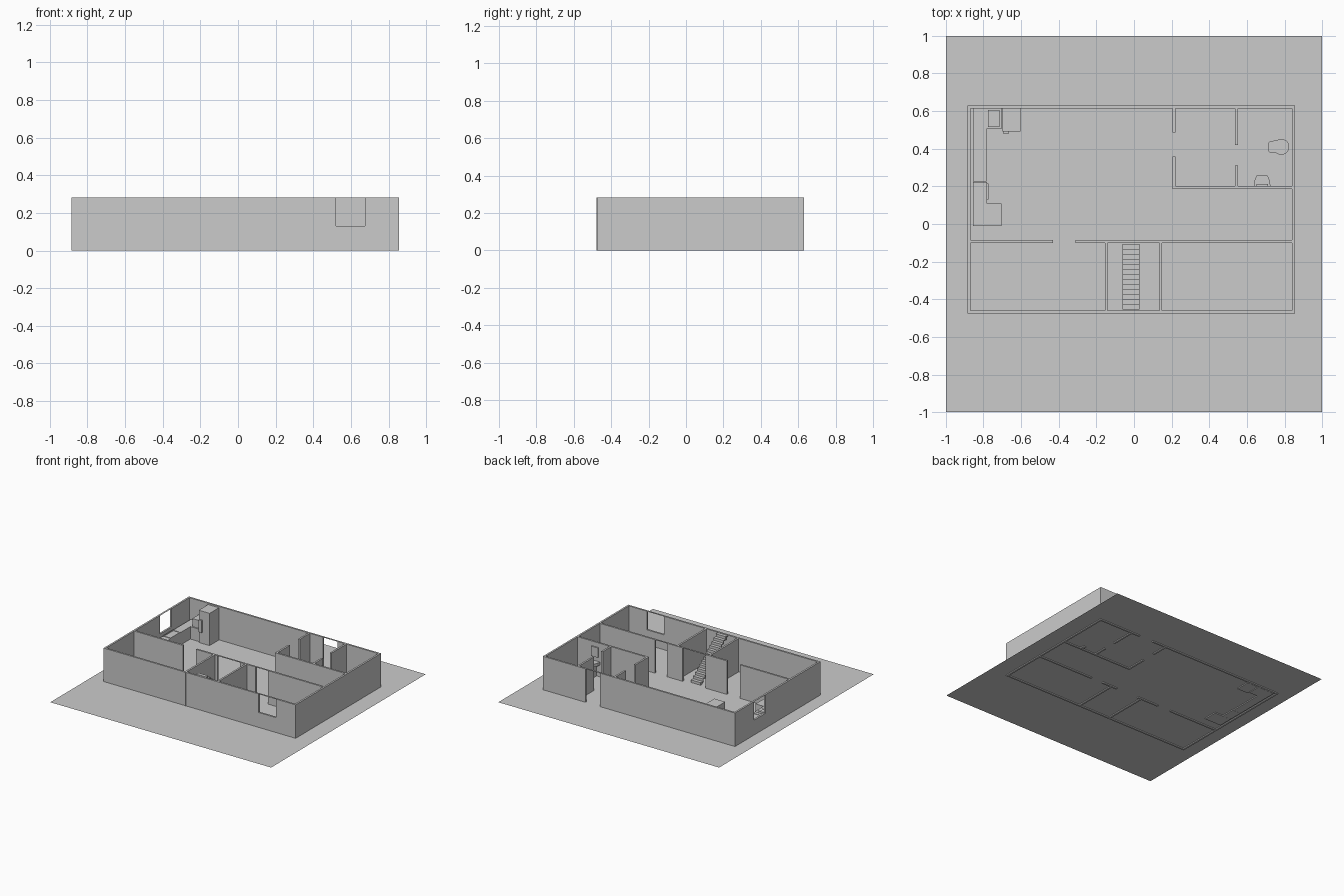
import bpy, bmesh, math
from mathutils import Matrix

if "Cube" in bpy.data.objects:
    bpy.data.objects.remove(bpy.data.objects["Cube"])

H = 0.282      # wall top
FLOOR = 0.008  # floor level
T = 0.015      # wall thickness


def finish(name, bm):
    bmesh.ops.recalc_face_normals(bm, faces=bm.faces)
    me = bpy.data.meshes.new(name)
    bm.to_mesh(me)
    bm.free()
    ob = bpy.data.objects.new(name, me)
    bpy.context.collection.objects.link(ob)
    return ob


def add_box(bm, x0, x1, y0, y1, z0, z1):
    m = Matrix.Translation(((x0+x1)/2, (y0+y1)/2, (z0+z1)/2)) @ Matrix.Diagonal((x1-x0, y1-y0, z1-z0, 1))
    bmesh.ops.create_cube(bm, size=1, matrix=m)


def box(name, *dims):
    bm = bmesh.new()
    add_box(bm, *dims)
    return finish(name, bm)


def prism(name, pts, axis, lo, hi):
    """Extrude a 2D outline along z (plan outline) or x (y-z outline)."""
    bm = bmesh.new()
    if axis == 'z':
        vs = [bm.verts.new((a, b, lo)) for a, b in pts]
        vec = (0, 0, hi-lo)
    else:
        vs = [bm.verts.new((lo, a, b)) for a, b in pts]
        vec = (hi-lo, 0, 0)
    f = bm.faces.new(vs)
    r = bmesh.ops.extrude_face_region(bm, geom=[f])
    bmesh.ops.translate(bm, vec=vec, verts=[v for v in r['geom'] if isinstance(v, bmesh.types.BMVert)])
    return finish(name, bm)


def wall(name, axis, pos, a, b, openings=(), t=T):
    """Wall running along x or y; each opening is (start, end, sill height, has lintel)."""
    bm = bmesh.new()

    def piece(s, e, z0, z1):
        if axis == 'x':
            add_box(bm, s, e, pos, pos+t, z0, z1)
        else:
            add_box(bm, pos, pos+t, s, e, z0, z1)
    cur = a
    for s, e, sill, lintel in openings:
        piece(cur, s, 0, H)
        if sill:
            piece(s, e, 0, sill)
        if lintel:
            piece(s, e, H-0.002, H)
        cur = e
    piece(cur, b, 0, H)
    return finish(name, bm)


# Ground sheet
bm = bmesh.new()
bmesh.ops.create_grid(bm, x_segments=1, y_segments=1, size=1, matrix=Matrix.Translation((0, 0, FLOOR)))
finish("ground", bm)

# Outer walls
wall("front_wall", 'x', -0.475, -0.885, 0.855, [(0.52, 0.675, 0.13, True)])
wall("back_wall", 'x', 0.615, -0.885, 0.855, [(0.34, 0.47, 0, True)])
wall("left_wall", 'y', -0.885, -0.46, 0.615, [(0.235, 0.385, 0.13, True)])
wall("right_wall", 'y', 0.84, -0.46, 0.615)

# Inner walls
wall("middle_wall", 'x', -0.1, -0.87, 0.84,
     [(-0.43, -0.31, 0, False), (-0.115, 0.09, 0, True), (0.23, 0.34, 0, True)])
wall("stair_wall_left", 'y', -0.155, -0.478, -0.1)
wall("stair_wall_right", 'y', 0.135, -0.46, -0.1)
wall("bathroom_front_wall", 'x', 0.187, 0.205, 0.84)
wall("bathroom_left_wall", 'y', 0.205, 0.202, 0.615, [(0.36, 0.485, 0, False)])
wall("bathroom_divider", 'y', 0.537, 0.202, 0.615, [(0.31, 0.42, 0, False)])

# Stairs: stepped slab climbing toward the front
n = 13
run, rise = 0.35/n, (H-FLOOR)/n
top = [(-0.105, FLOOR)]
for i in range(n):
    y, z = -0.105-i*run, FLOOR+(i+1)*rise
    top += [(y, z), (y-run, z)]
under = [(y-0.007, z-0.007) for y, z in reversed(top[2:-1])]
prism("stairs", top + [(top[-1][0], H-0.008)] + under + [(-0.115, FLOOR)], 'x', -0.06, 0.03)

# Kitchen counters
CT = 0.11
prism("kitchen_counter", [(-0.855, 0.613), (-0.855, 0.225), (-0.785, 0.225), (-0.785, 0.505),
                          (-0.705, 0.505), (-0.705, 0.613)], 'z', 0, CT)
box("end_counter", -0.855, -0.705, -0.01, 0.108, 0, CT)

# Sink rim on the counter
bm = bmesh.new()
for d in [(-0.855, -0.785, 0.25, 0.257), (-0.855, -0.785, 0.373, 0.38),
          (-0.855, -0.848, 0.257, 0.373), (-0.792, -0.785, 0.257, 0.373)]:
    add_box(bm, *d, CT, CT+0.004)
finish("kitchen_sink_rim", bm)

# Stove with four burners and a handle
box("stove", -0.855, -0.78, 0.109, 0.224, 0, CT+0.002)
bm = bmesh.new()
for x in (-0.835, -0.805):
    for y in (0.148, 0.195):
        bmesh.ops.create_cone(bm, cap_ends=True, segments=16, radius1=0.012, radius2=0.012,
                              depth=0.004, matrix=Matrix.Translation((x, y, CT+0.004)))
finish("stove_burners", bm)
box("stove_handle", -0.78, -0.773, 0.13, 0.215, 0.085, 0.092)

# Small oven standing on the counter
box("counter_oven", -0.775, -0.715, 0.515, 0.605, CT, 0.175)

# Refrigerator
box("refrigerator", -0.7, -0.602, 0.492, 0.613, 0, 0.272)
box("refrigerator_handle", -0.695, -0.665, 0.48, 0.492, 0.1, 0.2)

# Washbasin and mirror
basin = [(0.637, 0.203), (0.725, 0.203), (0.72, 0.235), (0.71, 0.258), (0.652, 0.258), (0.642, 0.235)]
prism("washbasin", basin, 'z', 0.105, 0.13)
box("washbasin_pedestal", 0.668, 0.694, 0.205, 0.235, 0, 0.105)
box("mirror", 0.65, 0.712, 0.203, 0.213, 0.165, 0.245)

# Toilet: round bowl with tank block
bm = bmesh.new()
bmesh.ops.create_cone(bm, cap_ends=True, segments=24, radius1=0.025, radius2=0.042, depth=0.07,
                      matrix=Matrix.Translation((0.783, 0.41, 0.043)))
finish("toilet_bowl", bm)
prism("toilet_seat", [(0.712, 0.39), (0.722, 0.38), (0.79, 0.372), (0.79, 0.448), (0.722, 0.44), (0.712, 0.43)],
      'z', 0.06, 0.075)
